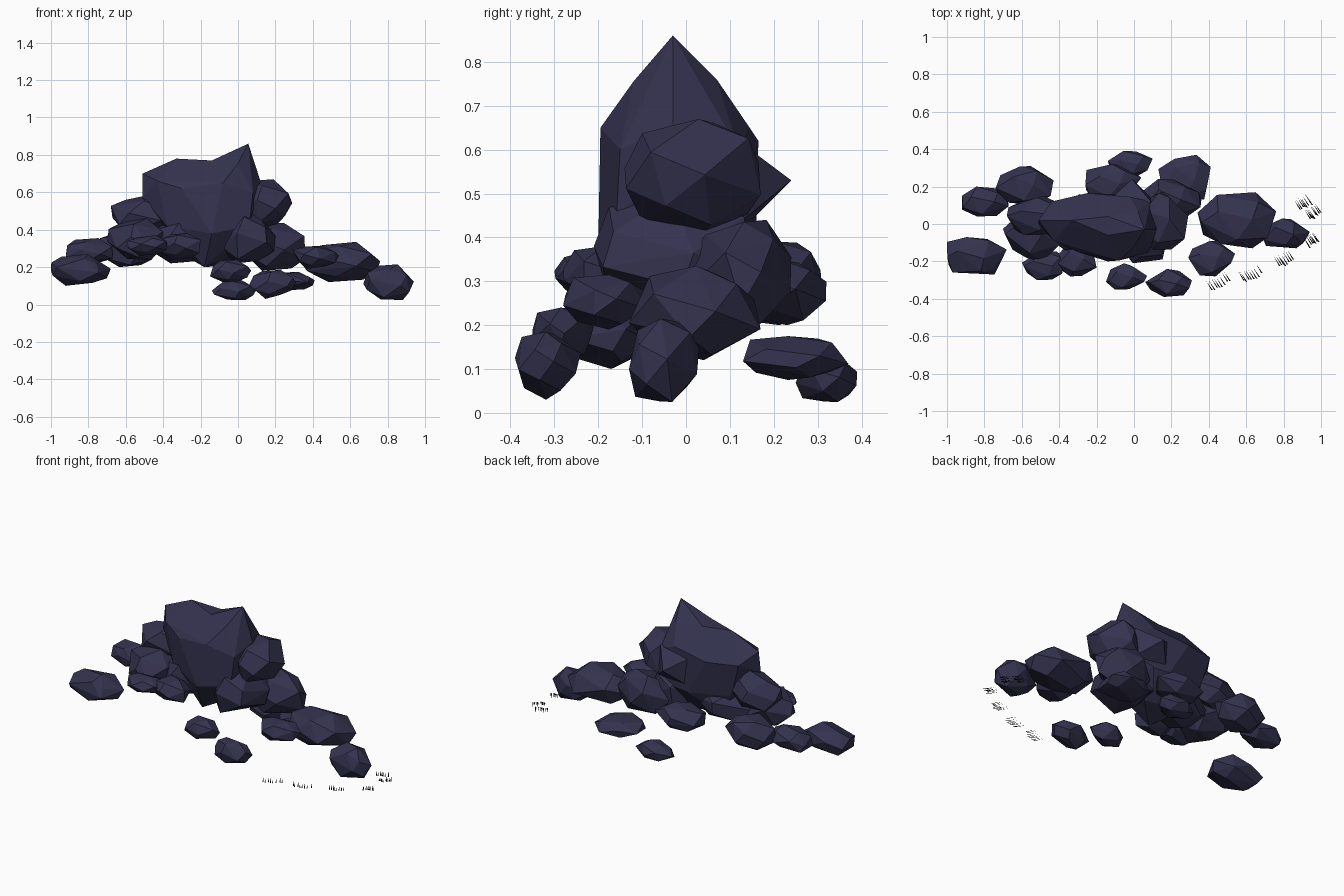
import bpy, bmesh, math, random
from mathutils import Vector


def material(name, rgb):
    m = bpy.data.materials.new(name)
    m.diffuse_color = (*rgb, 1)
    return m


STONE = material("slate_stone", (0.034, 0.032, 0.077))
DARK = material("ground_marks", (0.004, 0.004, 0.006))


def add_object(name, bm, mat):
    me = bpy.data.meshes.new(name)
    bm.to_mesh(me)
    bm.free()
    me.materials.append(mat)
    ob = bpy.data.objects.new(name, me)
    bpy.context.collection.objects.link(ob)
    return ob


def hull(name, points):
    """Flat-faced stone wrapped around a handful of points."""
    bm = bmesh.new()
    for p in points:
        bm.verts.new(p)
    bmesh.ops.convex_hull(bm, input=list(bm.verts))
    loose = [v for v in bm.verts if not v.link_faces]
    bmesh.ops.delete(bm, geom=loose, context='VERTS')
    bmesh.ops.dissolve_limit(bm, angle_limit=math.radians(7),
                             verts=list(bm.verts), edges=list(bm.edges))
    bmesh.ops.recalc_face_normals(bm, faces=list(bm.faces))
    return add_object(name, bm, STONE)


def rock(name, x0, x1, y0, y1, z0, z1, seed, n=18):
    """Irregular boulder filling the given box."""
    rng = random.Random(seed)
    pts = []
    for i in range(n):
        z = 1 - 2 * (i + 0.5) / n
        a = i * 2.39996 + rng.uniform(-0.3, 0.3)
        r = math.sqrt(1 - z * z)
        p = Vector((r * math.cos(a), r * math.sin(a), z))
        pts.append(p * rng.uniform(0.9, 1.1))
    lo = [min(p[k] for p in pts) for k in range(3)]
    hi = [max(p[k] for p in pts) for k in range(3)]
    box = ((x0, x1), (y0, y1), (z0, z1))
    fit = [[box[k][0] + (p[k] - lo[k]) / (hi[k] - lo[k]) * (box[k][1] - box[k][0])
            for k in range(3)] for p in pts]
    hull(name, fit)


# Main block of the outcrop
hull("main_block", [
    (-0.51, 0.02, 0.70), (-0.51, 0.0, 0.57), (-0.44, 0.12, 0.63), (-0.43, -0.09, 0.66),
    (-0.33, 0.02, 0.78), (-0.14, -0.06, 0.77), (-0.14, 0.04, 0.765), (-0.30, -0.15, 0.62),
    (-0.25, 0.165, 0.62), (-0.08, -0.195, 0.65), (-0.02, 0.145, 0.65), (0.12, -0.03, 0.66),
    (0.08, -0.15, 0.60), (0.09, 0.12, 0.60), (0.06, -0.16, 0.42), (-0.14, -0.20, 0.38),
    (-0.12, 0.16, 0.40), (0.06, 0.13, 0.40), (-0.38, -0.09, 0.42), (-0.38, 0.10, 0.42),
    (-0.18, -0.09, 0.20), (-0.30, 0.06, 0.27), (-0.04, 0.04, 0.25)])

# Pointed summit, blending into the block
hull("summit_peak", [
    (0.055, -0.03, 0.86), (-0.14, -0.06, 0.77), (-0.14, 0.04, 0.765), (0.0, -0.12, 0.755),
    (0.02, 0.07, 0.76), (0.12, -0.03, 0.66), (-0.08, -0.195, 0.65), (-0.02, 0.145, 0.65),
    (0.08, -0.15, 0.60), (0.09, 0.12, 0.60), (-0.15, 0.0, 0.5)])

# Sharp spur sticking out of the back
hull("rear_spur", [
    (-0.01, 0.24, 0.53), (-0.12, 0.14, 0.60), (0.09, 0.12, 0.62), (0.10, 0.13, 0.44),
    (-0.10, 0.15, 0.44), (-0.02, 0.0, 0.65), (0.0, 0.0, 0.4)])

# Stones leaning against the main block: x, y, z ranges
leaning = [
    (-0.02, 0.29, -0.14, 0.17, 0.40, 0.67),
    (-0.14, 0.20, -0.21, 0.16, 0.22, 0.50),
    (0.00, 0.36, 0.00, 0.24, 0.18, 0.44),
    (-0.68, -0.34, -0.06, 0.15, 0.36, 0.59),
    (-0.70, -0.38, -0.20, 0.08, 0.24, 0.46),
    (-0.60, -0.37, -0.30, -0.14, 0.26, 0.37),
    (-0.42, -0.20, -0.28, -0.10, 0.24, 0.38),
    (-0.50, -0.10, -0.14, 0.16, 0.22, 0.46),
    (-0.26, 0.04, 0.12, 0.32, 0.20, 0.35),
]
for i, b in enumerate(leaning):
    rock(f"leaning_stone_{i + 1}", *b, seed=20 + i)

# Fallen stones scattered around
scattered = [
    (0.67, 0.94, -0.13, 0.03, 0.025, 0.215),
    (0.34, 0.76, -0.13, 0.17, 0.12, 0.335),
    (0.29, 0.54, -0.28, -0.09, 0.19, 0.315),
    (0.06, 0.31, -0.39, -0.24, 0.03, 0.185),
    (-0.15, 0.07, -0.35, -0.21, 0.12, 0.24),
    (-0.14, 0.10, 0.25, 0.39, 0.025, 0.13),
    (0.13, 0.41, 0.13, 0.37, 0.075, 0.175),
    (-1.0, -0.68, -0.27, -0.07, 0.10, 0.27),
    (-0.92, -0.67, 0.04, 0.20, 0.22, 0.355),
    (-0.74, -0.43, 0.10, 0.31, 0.20, 0.39),
]
for i, b in enumerate(scattered):
    rock(f"fallen_stone_{i + 1}", *b, seed=60 + i)

# Flat hatch strokes on the ground along the right front edge
bm = bmesh.new()
patches = [(0.45, -0.305, 0.06), (0.62, -0.265, 0.06), (0.80, -0.19, 0.045),
           (0.945, -0.08, 0.035), (0.955, 0.06, 0.035), (0.905, 0.12, 0.04)]
rng = random.Random(4)
for cx, cy, w in patches:
    for i in range(8):
        x = cx + w * (i / 3.5 - 1) * 0.8
        y = cy + (i - 3.5) * 0.005 + rng.uniform(-0.012, 0.012)
        dx, dy = 0.016, -0.025
        bm.faces.new([bm.verts.new(p) for p in (
            (x - dx, y - dy, 0), (x + dx - 0.004, y + dy, 0), (x + dx + 0.004, y + dy, 0))])
for f in bm.faces:
    f.normal_update()
    if f.normal.z < 0:
        f.normal_flip()
add_object("ground_strokes", bm, DARK)
